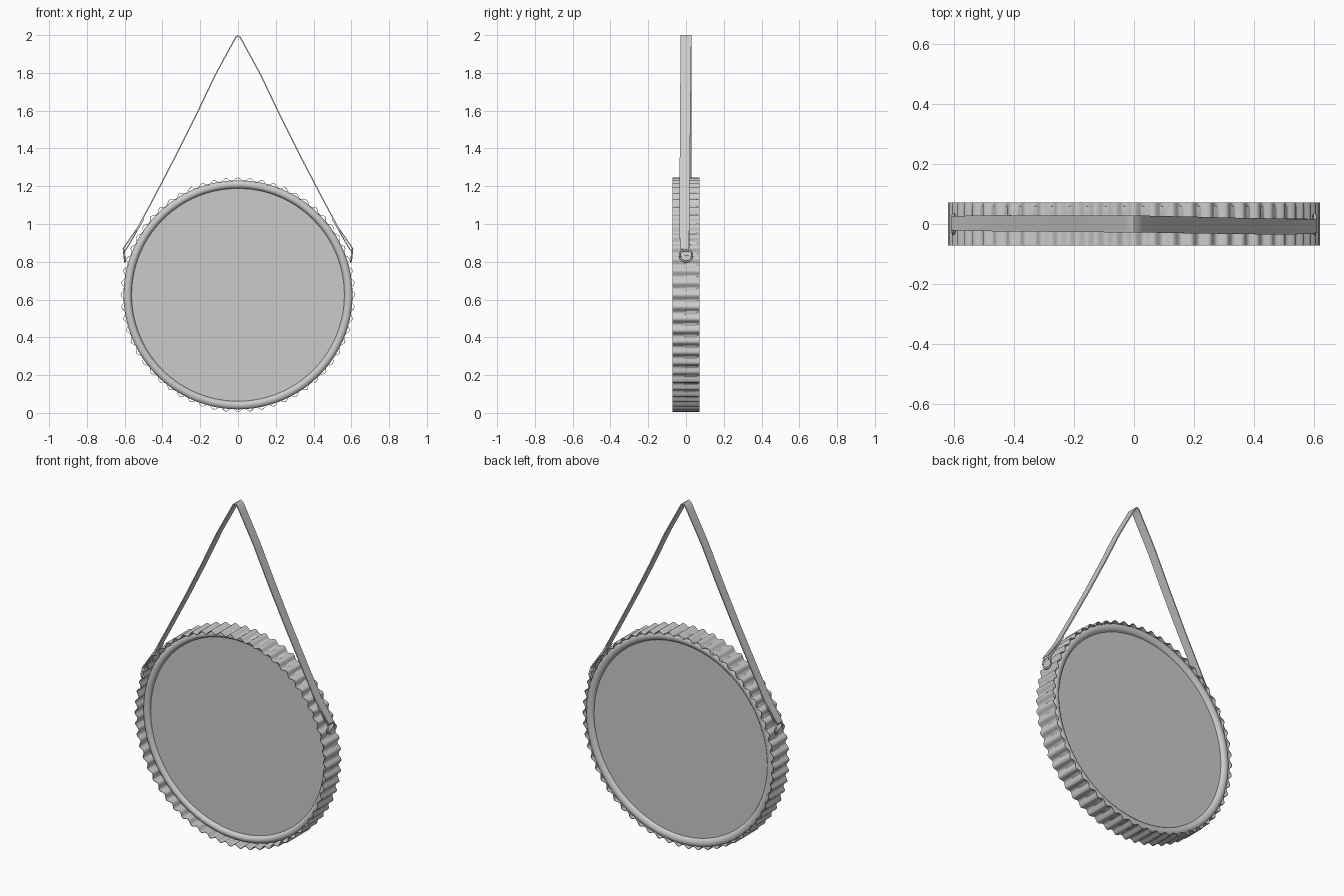
import bpy, bmesh, math
from mathutils import Vector

if "Cube" in bpy.data.objects:
    bpy.data.objects.remove(bpy.data.objects["Cube"])

CZ, R, AMP, RIPPLES = 0.625, 0.612, 0.009, 60


def mat(name, v):
    m = bpy.data.materials.new(name)
    m.diffuse_color = (v, v, v, 1)
    m.use_nodes = True
    m.node_tree.nodes["Principled BSDF"].inputs["Base Color"].default_value = m.diffuse_color
    return m


GREY = mat("plain grey", 0.6)


def make(name, verts, faces, angle=40):
    me = bpy.data.meshes.new(name)
    me.from_pydata(verts, [], faces)
    bm = bmesh.new()
    bm.from_mesh(me)
    bmesh.ops.recalc_face_normals(bm, faces=bm.faces)
    bm.to_mesh(me)
    bm.free()
    me.materials.append(GREY)
    ob = bpy.data.objects.new(name, me)
    bpy.context.collection.objects.link(ob)
    bpy.ops.object.select_all(action='DESELECT')
    ob.select_set(True)
    bpy.context.view_layer.objects.active = ob
    bpy.ops.object.shade_smooth_by_angle(angle=math.radians(angle))
    return ob


def lathe(name, profile, n, ripple):
    """Spin a closed (radius, y) profile around the y axis."""
    verts, faces, k = [], [], len(profile)
    for i in range(n):
        a = 2 * math.pi * i / n
        for r, y in profile:
            rr = r + ripple * math.cos(RIPPLES * a)
            verts.append((rr * math.sin(a), y, CZ + rr * math.cos(a)))
    for i in range(n):
        for j in range(k):
            i2, j2 = (i + 1) % n, (j + 1) % k
            faces.append((i * k + j, i * k + j2, i2 * k + j2, i2 * k + j))
    return make(name, verts, faces)


# thin corrugated outer band, open at the front
lathe("rippled_band", [(R, -0.071), (R, 0.071), (R - 0.003, 0.071), (R - 0.003, -0.071)],
      RIPPLES * 8, AMP)

# rounded inner frame, set back from the front edge and nearly flush at the back
front = [(0.606, -0.008), (0.601, -0.015), (0.592, -0.021), (0.58, -0.023),
         (0.57, -0.018), (0.564, -0.009), (0.562, 0.0)]
back = [(0.562, 0.046), (0.565, 0.054), (0.573, 0.061), (0.585, 0.065),
        (0.597, 0.064), (0.606, 0.058)]
lathe("inner_frame", front + back, 128, 0)

# flat round panel
N = 128
pv = [(0.564 * math.sin(2 * math.pi * i / N), y, CZ + 0.564 * math.cos(2 * math.pi * i / N))
      for y in (-0.004, 0.047) for i in range(N)]
pf = [tuple(range(N)), tuple(range(N, 2 * N))]
pf += [(i, (i + 1) % N, N + (i + 1) % N, N + i) for i in range(N)]
make("round_panel", pv, pf)


def ribbon(name, path, half_t):
    """Flat strap along points (x, z, y centre, half width)."""
    verts, faces = [], []
    pts = [Vector((p[0], p[1])) for p in path]
    for i, (x, z, y, w) in enumerate(path):
        t = (pts[min(i + 1, len(pts) - 1)] - pts[max(i - 1, 0)]).normalized()
        nx, nz = -t.y * half_t, t.x * half_t
        verts += [(x + nx, y - w, z + nz), (x + nx, y + w, z + nz),
                  (x - nx, y + w, z - nz), (x - nx, y - w, z - nz)]
    for i in range(len(path) - 1):
        a, b = 4 * i, 4 * i + 4
        faces += [(a + j, a + (j + 1) % 4, b + (j + 1) % 4, b + j) for j in range(4)]
    e = 4 * len(path) - 4
    faces += [(0, 1, 2, 3), (e, e + 1, e + 2, e + 3)]
    return make(name, verts, faces)


# hanging strap, bent over the top and folded back through each ring
half = [(0.03, 1.955, 0, 0.028), (0.12, 1.79, -0.002, 0.028), (0.22, 1.58, -0.004, 0.028),
        (0.33, 1.36, -0.006, 0.027), (0.45, 1.13, -0.008, 0.027), (0.525, 0.99, -0.009, 0.026),
        (0.595, 0.888, -0.008, 0.024), (0.608, 0.868, -0.006, 0.022), (0.603, 0.856, -0.005, 0.022),
        (0.592, 0.866, -0.005, 0.022), (0.56, 0.92, -0.006, 0.024), (0.50, 1.025, -0.007, 0.025)]
left = [(-x, z, -y * 0.3, w) for x, z, y, w in reversed(half)]
top = [(-0.012, 1.988, 0, 0.028), (0, 1.997, 0, 0.028), (0.012, 1.988, 0, 0.028)]
ribbon("hanging_strap", left + top + half, 0.003)

# small rings holding the strap to the band
for s, side in ((-1, "left"), (1, "right")):
    bpy.ops.mesh.primitive_torus_add(major_radius=0.033, minor_radius=0.005, major_segments=32,
                                     minor_segments=10, location=(s * 0.602, 0, 0.834),
                                     rotation=(0, math.pi / 2 + s * 0.1, 0))
    ring = bpy.context.object
    ring.name = side + "_ring"
    ring.data.materials.append(GREY)
    bpy.ops.object.shade_smooth_by_angle(angle=math.radians(60))
